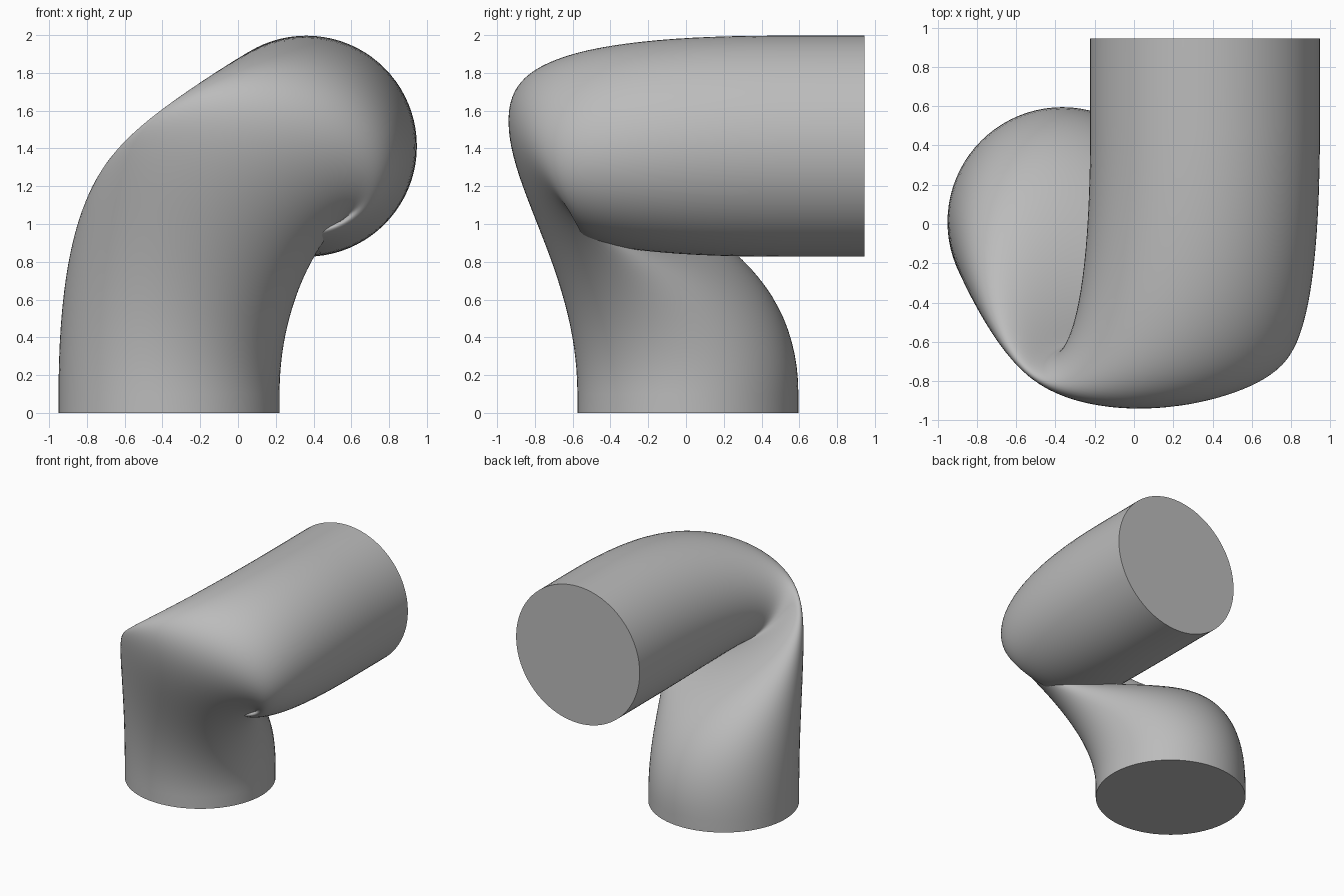
import bpy, bmesh, math
from mathutils import Vector

cube = bpy.data.objects.get("Cube")
if cube:
    bpy.data.objects.remove(cube, do_unlink=True)

# Plain grey material
grey = bpy.data.materials.new("plain_grey")
grey.use_nodes = True
colour = (0.5, 0.5, 0.5, 1)
grey.diffuse_color = colour
grey.node_tree.nodes["Principled BSDF"].inputs["Base Color"].default_value = colour

RADIUS = 0.585
SIDES, STEPS = 80, 56
FOOT = Vector((-0.365, 0.01, 0))
MOUTH = Vector((0.362, 0.945, 1.412))
BLEND_LOW, BLEND_HIGH = 0.1, 0.5      # where the straight ends meet the bend
PULL_BACK = 2.4


def strand(angle):
    """Points along one lengthwise line of the tube, foot to mouth."""
    c, s = math.cos(angle), math.sin(angle)
    foot = FOOT + RADIUS * Vector((c, s, 0))
    mouth = MOUTH + RADIUS * Vector((c, 0, -s))
    a = foot + Vector((0, 0, BLEND_LOW))
    d = Vector((mouth.x, BLEND_HIGH, mouth.z))
    pull_up = 1.32 - 0.42 * c + 0.12 * s
    b = a + Vector((0, 0, pull_up))
    e = d - Vector((0, PULL_BACK, 0))
    points = [foot]
    for i in range(STEPS + 1):
        t = i / STEPS
        u = 1 - t
        points.append(a * u**3 + b * 3 * t * u * u + e * 3 * t * t * u + d * t**3)
    return points + [mouth]


# Bent tube: strands joined into a skin, with flat end caps
bm = bmesh.new()
grid = [[bm.verts.new(p) for p in strand(math.tau * i / SIDES)] for i in range(SIDES)]
for i in range(SIDES):
    left, right = grid[i], grid[(i + 1) % SIDES]
    for j in range(len(left) - 1):
        bm.faces.new((left[j], right[j], right[j + 1], left[j + 1]))
bm.faces.new([line[0] for line in reversed(grid)])
bm.faces.new([line[-1] for line in grid])
bmesh.ops.recalc_face_normals(bm, faces=bm.faces)

mesh = bpy.data.meshes.new("bent_tube")
bm.to_mesh(mesh)
bm.free()
mesh.materials.append(grey)
tube = bpy.data.objects.new("bent_tube", mesh)
bpy.context.collection.objects.link(tube)
bpy.ops.object.select_all(action="DESELECT")
tube.select_set(True)
bpy.context.view_layer.objects.active = tube
bpy.ops.object.shade_smooth_by_angle(angle=math.radians(40))
